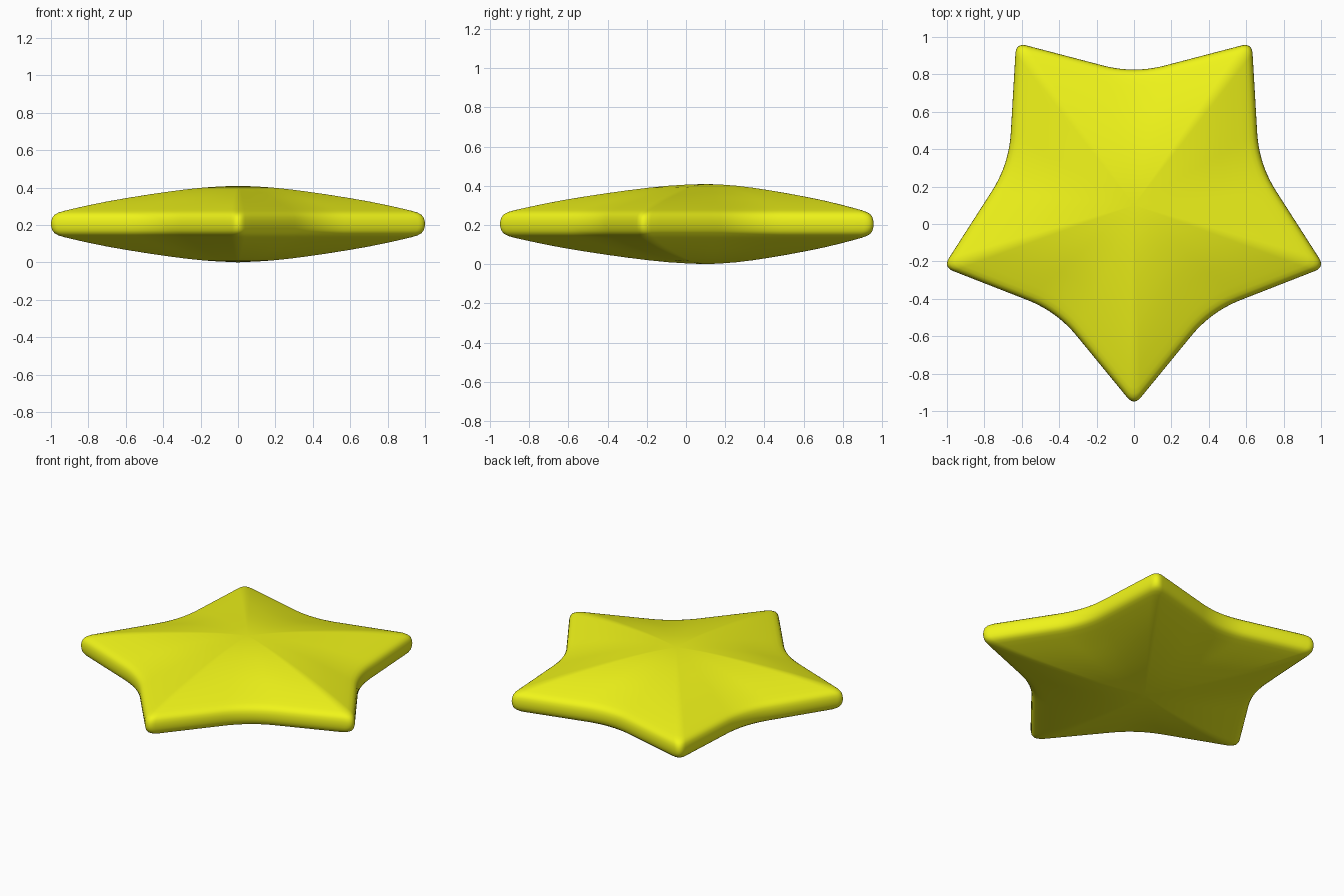
import bpy, bmesh
from math import pi, sin, cos
from mathutils import Vector

if "Cube" in bpy.data.objects:
    bpy.data.objects.remove(bpy.data.objects["Cube"])

CENTRE_Y, MID_Z = 0.101, 0.205
TIP_R, VALLEY_R = 1.073, 0.703
TIP_CUT, VALLEY_CUT = 0.06, 0.17
MEAN_R = 0.85

# Sharp five-pointed star, one tip facing the front
corners = []
for i in range(10):
    a = -pi / 2 + i * pi / 5
    corners.append(Vector((cos(a), sin(a))) * (VALLEY_R if i % 2 else TIP_R))

# Round each corner with a small quadratic curve, then add points on the straights
outline = []
for i, c in enumerate(corners):
    cut, next_cut = (VALLEY_CUT, TIP_CUT) if i % 2 else (TIP_CUT, VALLEY_CUT)
    nxt = corners[(i + 1) % 10]
    start = c + (corners[i - 1] - c).normalized() * cut
    end = c + (nxt - c).normalized() * cut
    for k in range(11):
        u = k / 10
        outline.append(start * (1 - u) ** 2 + c * 2 * u * (1 - u) + end * u * u)
    next_start = nxt + (c - nxt).normalized() * next_cut
    for k in range(1, 8):
        outline.append(end.lerp(next_start, k / 8))

# Half section: fraction of outline radius, half thickness
section = [(0.06, 0.2025), (0.12, 0.200), (0.2, 0.195), (0.3, 0.185), (0.4, 0.172),
           (0.5, 0.157), (0.6, 0.140), (0.7, 0.121), (0.8, 0.100), (0.88, 0.082),
           (0.93, 0.070), (0.96, 0.061), (0.98, 0.050), (0.992, 0.036), (0.998, 0.018)]
section += [(1.0, 0.0)] + [(t, -h) for t, h in reversed(section)]

# Puffy star body: rings of the outline, softened towards a circle near the middle
bm = bmesh.new()
rings = []
for t, h in section:
    s = min(1.0, 0.35 + 0.9 * t)
    rings.append([bm.verts.new((*(p.normalized() * t * (MEAN_R + (p.length - MEAN_R) * s)
                                  + Vector((0, CENTRE_Y))), MID_Z + h)) for p in outline])
n = len(outline)
for a, b in zip(rings, rings[1:]):
    for i in range(n):
        j = (i + 1) % n
        bm.faces.new((a[i], b[i], b[j], a[j]))
top = bm.verts.new((0, CENTRE_Y, MID_Z + 0.2035))
bottom = bm.verts.new((0, CENTRE_Y, MID_Z - 0.205))
for i in range(n):
    j = (i + 1) % n
    bm.faces.new((top, rings[0][i], rings[0][j]))
    bm.faces.new((bottom, rings[-1][j], rings[-1][i]))
bmesh.ops.recalc_face_normals(bm, faces=bm.faces)
for f in bm.faces:
    f.smooth = True

mesh = bpy.data.meshes.new("star")
bm.to_mesh(mesh)
bm.free()
star = bpy.data.objects.new("star", mesh)
bpy.context.collection.objects.link(star)

# Yellow finish
yellow = bpy.data.materials.new("yellow")
yellow.diffuse_color = (0.87, 0.91, 0.01, 1)
yellow.use_nodes = True
yellow.node_tree.nodes["Principled BSDF"].inputs["Base Color"].default_value = yellow.diffuse_color
mesh.materials.append(yellow)
